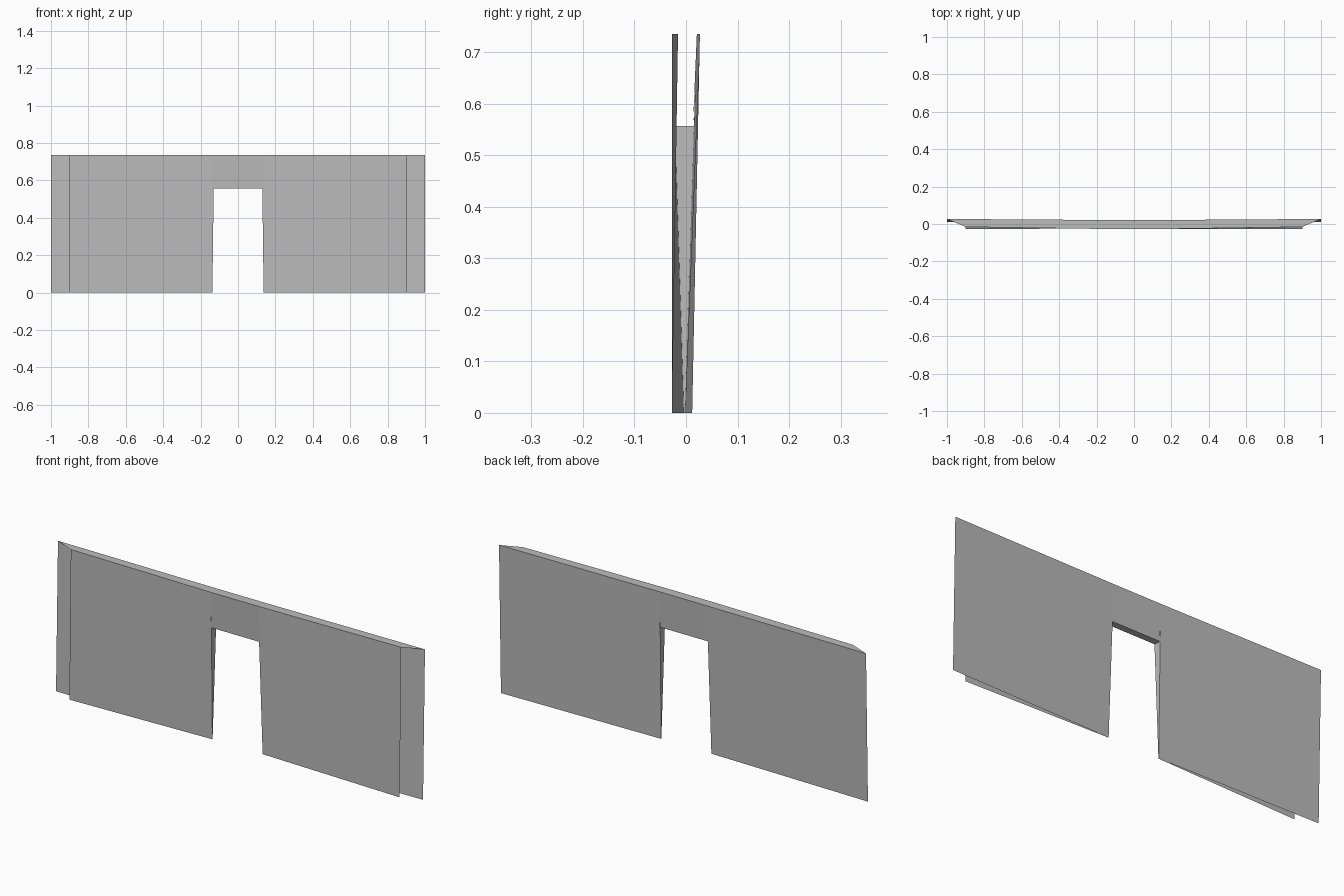
import bpy

if "Cube" in bpy.data.objects:
    bpy.data.objects.remove(bpy.data.objects["Cube"])

H, HEAD, CREASE = 0.735, 0.557, 0.635   # wall height, door head, end of lintel crease
OUT_F, OUT_B = 0.9, 1.0                 # half widths of front and back skins

grey = bpy.data.materials.new("plain_grey")
grey.diffuse_color = (0.5, 0.5, 0.5, 1)
grey.use_nodes = True
grey.node_tree.nodes["Principled BSDF"].inputs["Base Color"].default_value = grey.diffuse_color


def jamb_x(z):
    return 0.137 - 0.007 * min(z / HEAD, 1)


def front(z):
    """Door-side point of the front skin; the wall thins to an edge at the floor."""
    return (jamb_x(z), -0.004 - 0.023 * z / H, z)


def back(z):
    """Door-side point of the back skin."""
    return (jamb_x(z), -0.002 + 0.023 * z / H, z)


def part(name, *faces):
    """Make the right half from outlines and mirror it across x."""
    verts, polys = [], []
    for f in faces:
        polys.append(list(range(len(verts), len(verts) + len(f))))
        verts += f
    mesh = bpy.data.meshes.new(name)
    mesh.from_pydata(verts, [], polys)
    mesh.materials.append(grey)
    ob = bpy.data.objects.new(name, mesh)
    bpy.context.collection.objects.link(ob)
    mod = ob.modifiers.new("mirror", 'MIRROR')
    mod.use_mirror_merge = True
    mod.merge_threshold = 0.0001


def centre(p):
    return (0, p[1], p[2])


# outer edges, leaning slightly backwards
f_low, f_top = (OUT_F, -0.027, 0), (OUT_F, -0.0155, H)
b_low, b_top = (OUT_B, 0.012, 0), (OUT_B, 0.027, H)

# front and back wall skins beside the doorway
part("front_wall", [front(0), f_low, f_top, front(H), front(CREASE), front(HEAD)])
part("back_wall", [back(HEAD), back(CREASE), back(H), b_top, b_low, back(0)])

# lintel, its lower edge set slightly back from the wall skins
x = jamb_x(HEAD)
lf, lb = (x, front(HEAD)[1] + 0.002, HEAD), (x, back(HEAD)[1] - 0.002, HEAD)
part("lintel",
     [centre(lf), lf, front(CREASE), front(H), centre(front(H))],
     [centre(back(H)), back(H), back(CREASE), lb, centre(lb)],
     [centre(lf), centre(lb), lb, lf])

# tapering door jambs
part("door_jamb", [front(0), front(HEAD), back(HEAD), back(0)])

# top cap joining the skins (ends and underside stay open)
part("top_cap",
     [centre(front(H)), front(H), back(H), centre(back(H))],
     [front(H), f_top, b_top, back(H)])
